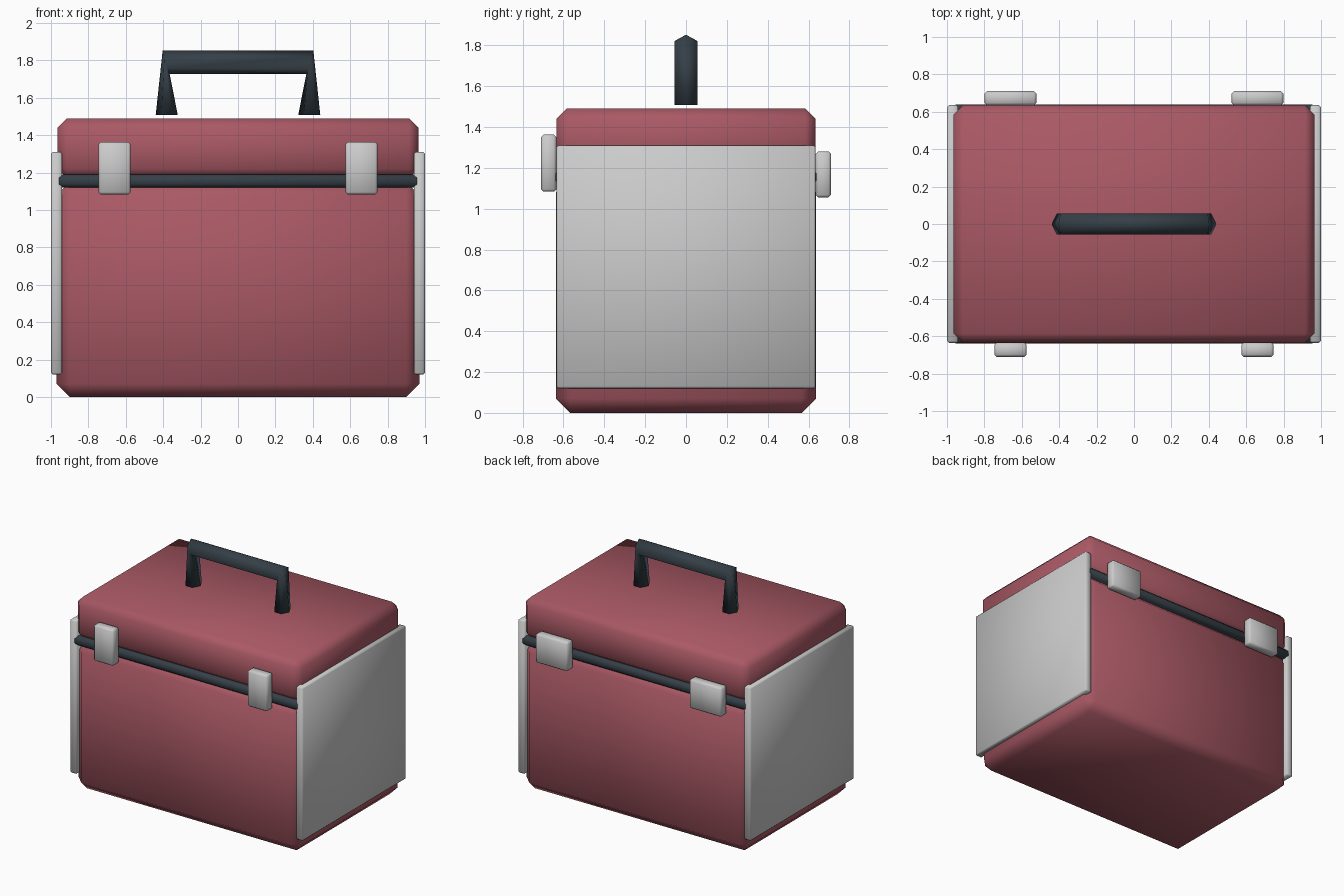
import bpy, bmesh
from math import cos, sin, pi
from mathutils import Vector

if "Cube" in bpy.data.objects:
    bpy.data.objects.remove(bpy.data.objects["Cube"])


def material(name, colour):
    m = bpy.data.materials.new(name)
    m.diffuse_color = (*colour, 1)
    m.use_nodes = True
    m.node_tree.nodes["Principled BSDF"].inputs["Base Color"].default_value = m.diffuse_color
    return m


red = material("red_shell", (0.40, 0.10, 0.13))
dark = material("dark_rubber", (0.035, 0.05, 0.062))


def finish(bm, name, mat):
    bmesh.ops.recalc_face_normals(bm, faces=bm.faces)
    me = bpy.data.meshes.new(name)
    bm.to_mesh(me)
    bm.free()
    for p in me.polygons:
        p.use_smooth = True
    if mat:
        me.materials.append(mat)
    ob = bpy.data.objects.new(name, me)
    bpy.context.collection.objects.link(ob)
    return ob


def box(name, lo, hi, chamfer, mat=None):
    """Chamfered box spanning two opposite corners."""
    lo, hi = Vector(lo), Vector(hi)
    bm = bmesh.new()
    bmesh.ops.create_cube(bm, size=1)
    bmesh.ops.scale(bm, vec=hi - lo, verts=bm.verts)
    bmesh.ops.translate(bm, vec=(lo + hi) / 2, verts=bm.verts)
    bmesh.ops.bevel(bm, geom=bm.edges[:], offset=chamfer, segments=1,
                    affect='EDGES')
    return finish(bm, name, mat)


# Main shell: body, lid and the seal between them
box("body", (-0.97, -0.637, 0), (0.97, 0.637, 1.15), 0.07, red)
box("lid", (-0.965, -0.635, 1.17), (0.965, 0.635, 1.49), 0.05, red)
box("seal", (-0.97, -0.64, 1.12), (0.97, 0.64, 1.19), 0.018, dark)

# Side panels, front latches and back hinges, one of each per side
for side, s in (("left", -1), ("right", 1)):
    box(f"{side}_panel", (s * 0.97 - 0.03, -0.635, 0.12),
        (s * 0.97 + 0.03, 0.635, 1.31), 0.01)
    box(f"{side}_latch", (s * 0.66 - 0.086, -0.71, 1.083),
        (s * 0.66 + 0.086, -0.635, 1.363), 0.012)
    box(f"{side}_hinge", (s * 0.66 - 0.138, 0.635, 1.055),
        (s * 0.66 + 0.138, 0.71, 1.28), 0.012)

# Handle: hexagonal rings (centre, outward half-axis) joined into a bent bar
rings = [((-0.381, 0, 1.507), (-0.059, 0, 0)),
         ((-0.384, 0, 1.789), (-0.019, 0, 0.063)),
         ((0.384, 0, 1.789), (0.019, 0, 0.063)),
         ((0.381, 0, 1.507), (0.059, 0, 0))]
bm = bmesh.new()
loops = []
for centre, axis in rings:
    c, a, b = Vector(centre), Vector(axis), Vector((0, 0.066, 0))
    loops.append([bm.verts.new(c + a * cos(i * pi / 3) + b * sin(i * pi / 3))
                  for i in range(6)])
for p, q in zip(loops, loops[1:]):
    for i in range(6):
        j = (i + 1) % 6
        bm.faces.new((p[i], p[j], q[j], q[i]))
bm.faces.new(loops[0])
bm.faces.new(loops[-1])
finish(bm, "handle", dark)
